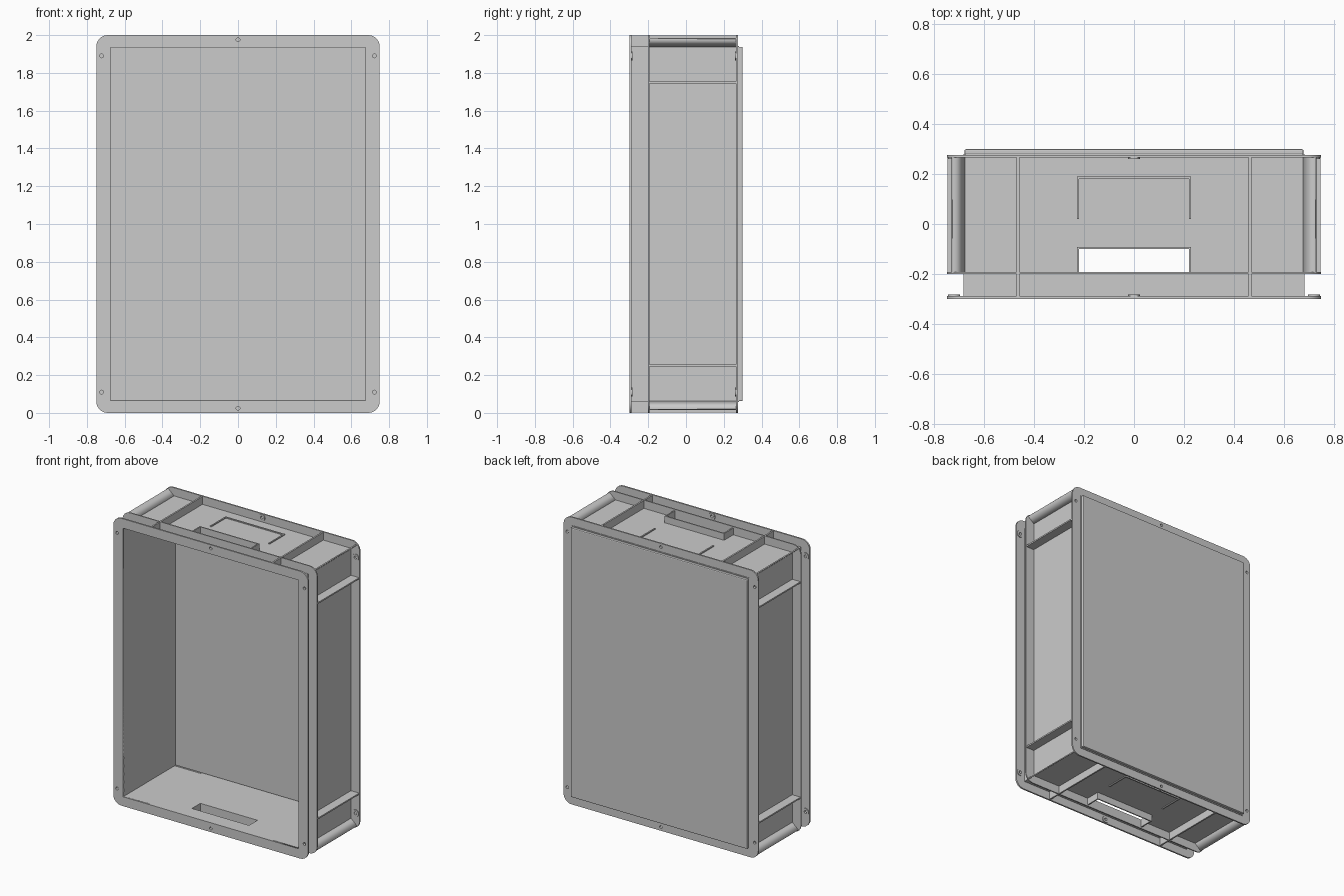
import bpy, math
from mathutils import Matrix

if "Cube" in bpy.data.objects:
    bpy.data.objects.remove(bpy.data.objects["Cube"])

ZC = 1.0  # crate centre height


def rect(w, h, r=0.0, n=6):
    """Half-width, half-height, corner radius -> outline points in x/z."""
    if r == 0:
        return [(w, h), (-w, h), (-w, -h), (w, -h)]
    pts = []
    for k, (sx, sz) in enumerate([(1, 1), (-1, 1), (-1, -1), (1, -1)]):
        for i in range(n + 1):
            a = math.pi / 2 * (k + i / n)
            pts.append((sx * (w - r) + r * math.cos(a), sz * (h - r) + r * math.sin(a)))
    return pts


def circle(cx, cz, r, n=16):
    return [(cx + r * math.cos(2 * math.pi * i / n), cz + r * math.sin(2 * math.pi * i / n))
            for i in range(n)]


def plate(name, loops, y0, y1):
    """Filled outline with holes, extruded along y."""
    cu = bpy.data.curves.new(name, 'CURVE')
    cu.dimensions = '2D'
    cu.fill_mode = 'BOTH'
    cu.extrude = (y1 - y0) / 2
    for loop in loops:
        s = cu.splines.new('POLY')
        s.points.add(len(loop) - 1)
        for p, (x, z) in zip(s.points, loop):
            p.co = (x, z, 0, 1)
        s.use_cyclic_u = True
    tmp = bpy.data.objects.new(name + "_outline", cu)
    bpy.context.collection.objects.link(tmp)
    dg = bpy.context.evaluated_depsgraph_get()
    me = bpy.data.meshes.new_from_object(tmp.evaluated_get(dg))
    bpy.data.objects.remove(tmp)
    me.transform(Matrix.Translation((0, (y0 + y1) / 2, ZC)) @ Matrix.Rotation(math.pi / 2, 4, 'X'))
    ob = bpy.data.objects.new(name, me)
    bpy.context.collection.objects.link(ob)
    return ob


def box(name, x0, x1, y0, y1, z0, z1):
    bpy.ops.mesh.primitive_cube_add(size=1)
    ob = bpy.context.object
    ob.name = name
    ob.data.transform(Matrix.Translation(((x0 + x1) / 2, (y0 + y1) / 2, (z0 + z1) / 2))
                      @ Matrix.Diagonal((x1 - x0, y1 - y0, z1 - z0, 1)))
    return ob


def mirrored(ob, x, z):
    """Mirror about the crate centre in x and/or z."""
    m = ob.modifiers.new("mirror", 'MIRROR')
    m.use_axis = (x, False, z)
    ob.data.transform(Matrix.Translation((0, 0, -ZC)))
    ob.location.z = ZC
    return ob


INNER = rect(0.675, 0.935)
WALL = rect(0.684, 0.943)
HOLES = [(sx * 0.722, sz * 0.89) for sx in (1, -1) for sz in (1, -1)] + [(0, 0.975), (0, -0.975)]
bolt_holes = [circle(x, z, 0.010) for x, z in HOLES]

# Thin-walled body with handle slots through both ends
body = box("crate_walls", -0.684, 0.684, -0.297, 0.28, 0.057, 1.943)
cut = box("cavity_cutter", -0.675, 0.675, -0.5, 0.5, 0.065, 1.935)
slot = box("handle_cutter", -0.22, 0.22, -0.193, -0.10, -0.5, 2.5)
for c in (cut, slot):
    c.hide_render = True
    m = body.modifiers.new("cut", 'BOOLEAN')
    m.operation = 'DIFFERENCE'
    m.solver = 'EXACT'
    m.object = c
bpy.context.view_layer.objects.active = body
for m in list(body.modifiers):
    bpy.ops.object.modifier_apply(modifier=m.name)
for c in (cut, slot):
    bpy.data.objects.remove(c)

# Base panel with softened back edge
base = box("base_panel", -0.68, 0.68, 0.278, 0.30, 0.062, 1.938)
bv = base.modifiers.new("bevel", 'BEVEL')
bv.width, bv.segments = 0.006, 2

# Flanges around the body
OUTER = rect(0.75, 1.0, 0.06)
plate("front_flange", [OUTER, INNER] + bolt_holes, -0.30, -0.289)
plate("middle_flange", [OUTER, WALL], -0.201, -0.193)
plate("back_flange", [OUTER, INNER] + bolt_holes, 0.266, 0.276)

# Raised bosses around the bolt holes
for label, y0, y1 in (("front", -0.289, -0.283), ("back", 0.26, 0.266)):
    for i, (x, z) in enumerate(HOLES):
        plate(f"{label}_boss_{i}", [circle(x, z, 0.024), circle(x, z, 0.010)], y0, y1)

# Stiffening ribs on ends and sides
mirrored(box("end_rib", 0.460, 0.471, -0.295, 0.27, 1.94, 1.997), True, True)
mirrored(box("side_rib", 0.68, 0.747, -0.20, 0.27, 1.745, 1.755), True, True)

# Diagonal corner ribs
t = 0.003
mirrored(plate("corner_rib", [[(0.678 + t, 0.937 - t), (0.728 + t, 0.981 - t),
                               (0.728 - t, 0.981 + t), (0.678 - t, 0.937 + t)]],
               -0.197, 0.27), True, True)

# Collar around the handle slots
mirrored(box("handle_side_collar", 0.22, 0.229, -0.195, -0.092, 1.94, 1.99), True, True)
mirrored(box("handle_back_collar", -0.229, 0.229, -0.10, -0.092, 1.94, 1.99), False, True)

# Low label-holder ridge on each end
mirrored(box("label_side_ridge", 0.22, 0.229, 0.02, 0.19, 1.94, 1.95), True, True)
mirrored(box("label_back_ridge", -0.229, 0.229, 0.181, 0.19, 1.94, 1.95), False, True)
